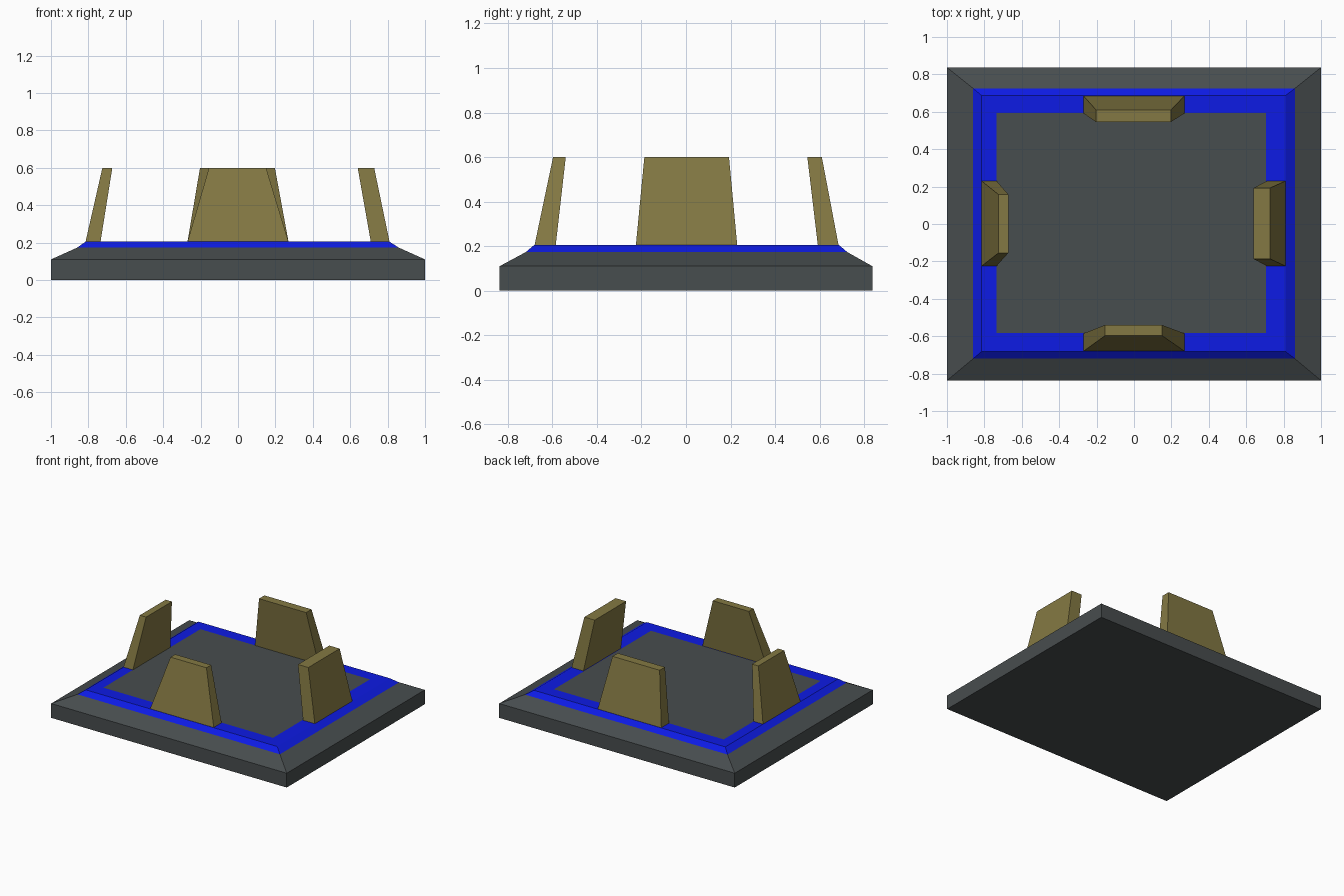
import bpy
import bmesh

if "Cube" in bpy.data.objects:
    bpy.data.objects.remove(bpy.data.objects["Cube"])


def material(name, rgb):
    mat = bpy.data.materials.new(name)
    mat.diffuse_color = (*rgb, 1)
    mat.use_nodes = True
    mat.node_tree.nodes["Principled BSDF"].inputs["Base Color"].default_value = mat.diffuse_color
    return mat


SLATE = material("slate", (0.064, 0.074, 0.077))
BLUE = material("blue", (0.004, 0.011, 0.78))
OLIVE = material("olive", (0.23, 0.19, 0.056))


def loft(name, mat, rings, bottom=False, top=False):
    """Join stacked rectangles (x0, x1, y0, y1, z), optionally capping the ends."""
    bm = bmesh.new()
    loops = [[bm.verts.new(p) for p in ((x0, y0, z), (x1, y0, z), (x1, y1, z), (x0, y1, z))]
             for x0, x1, y0, y1, z in rings]
    for low, high in zip(loops, loops[1:]):
        for i in range(4):
            j = (i + 1) % 4
            bm.faces.new((low[i], low[j], high[j], high[i]))
    if bottom:
        bm.faces.new(loops[0][::-1])
    if top:
        bm.faces.new(loops[-1])
    mesh = bpy.data.meshes.new(name)
    bm.to_mesh(mesh)
    bm.free()
    mesh.materials.append(mat)
    obj = bpy.data.objects.new(name, mesh)
    bpy.context.collection.objects.link(obj)
    return obj


# Nested outlines of the platform, from the ground to the inner floor
DECK = 0.205
foot = (-1, 1, -0.837, 0.837, 0)
shoulder = (-1, 1, -0.837, 0.837, 0.11)
trim_outer = (-0.86, 0.86, -0.72, 0.725, 0.173)
trim_crest = (-0.815, 0.81, -0.682, 0.687, DECK)
floor_edge = (-0.735, 0.705, -0.582, 0.593, DECK)

# Platform: plinth, blue trim band, flat inner floor
loft("plinth", SLATE, [foot, shoulder, trim_outer], bottom=True)
loft("blue_trim", BLUE, [trim_outer, trim_crest, floor_edge])
loft("inner_floor", SLATE, [floor_edge], top=True)

# Four tapered uprights leaning inward: base and top rectangles
uprights = {
    "front_upright": ((-0.27, 0.27, -0.68, -0.585), (-0.155, 0.15, -0.597, -0.54)),
    "back_upright": ((-0.27, 0.27, 0.592, 0.685), (-0.203, 0.197, 0.545, 0.61)),
    "left_upright": ((-0.815, -0.735, -0.225, 0.23), (-0.725, -0.672, -0.155, 0.158)),
    "right_upright": ((0.71, 0.81, -0.225, 0.23), (0.64, 0.728, -0.187, 0.193)),
}
for name, (base, tip) in uprights.items():
    loft(name, OLIVE, [(*base, DECK), (*tip, 0.60)], bottom=True, top=True)
